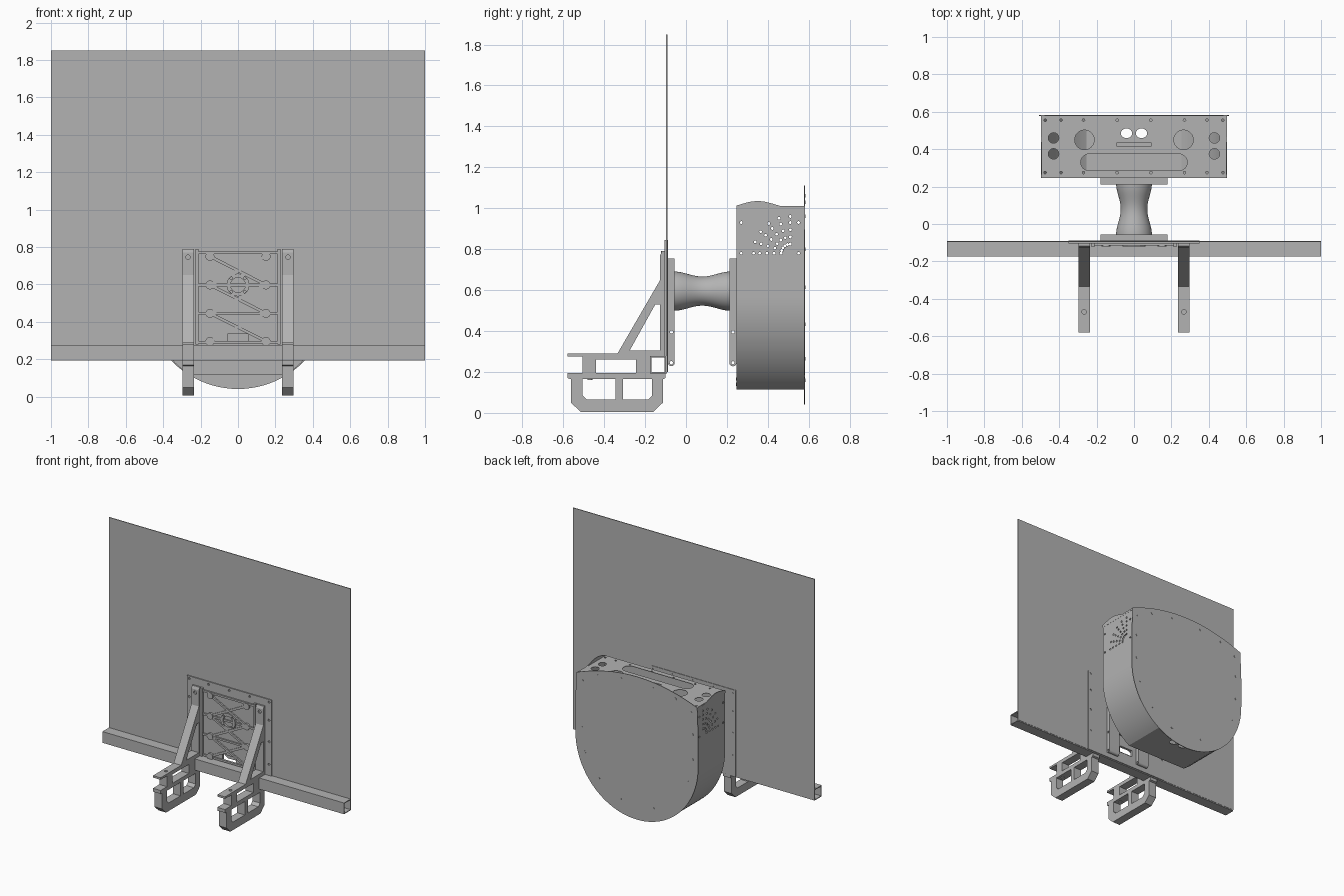
import bpy, bmesh, math
from mathutils import Vector

if "Cube" in bpy.data.objects:
    bpy.data.objects.remove(bpy.data.objects["Cube"])

grey = bpy.data.materials.new("plain_grey")
grey.use_nodes = True
grey.diffuse_color = (0.45, 0.45, 0.45, 1)
grey.node_tree.nodes["Principled BSDF"].inputs["Base Color"].default_value = grey.diffuse_color

PLACE = {"x": lambda u, v, t: (t, u, v),
         "y": lambda u, v, t: (u, t, v),
         "z": lambda u, v, t: (u, v, t)}


def build(name, prisms):
    """One object made of prisms: (outline, axis, start, end)."""
    mesh = bpy.data.meshes.new(name)
    bm = bmesh.new()
    for outline, axis, a, b in prisms:
        put = PLACE[axis]
        lo = [bm.verts.new(put(u, v, a)) for u, v in outline]
        hi = [bm.verts.new(put(u, v, b)) for u, v in outline]
        bm.faces.new(lo)
        bm.faces.new(hi[::-1])
        for i in range(len(lo)):
            j = (i + 1) % len(lo)
            bm.faces.new((lo[j], lo[i], hi[i], hi[j]))
    bmesh.ops.recalc_face_normals(bm, faces=bm.faces)
    bm.to_mesh(mesh)
    bm.free()
    obj = bpy.data.objects.new(name, mesh)
    bpy.context.collection.objects.link(obj)
    mesh.materials.append(grey)
    return obj


def rect(u0, u1, v0, v1):
    return [(u0, v0), (u1, v0), (u1, v1), (u0, v1)]


def disc(u, v, r, n=16, rv=None):
    return [(u + r * math.cos(math.tau * i / n),
             v + (rv or r) * math.sin(math.tau * i / n)) for i in range(n)]


def slot(u, v, half, r):
    turn = [math.pi * i / 8 - math.pi / 2 for i in range(9)]
    right = [(u + half - r + r * math.cos(t), v + r * math.sin(t)) for t in turn]
    return right + [(2 * u - a, 2 * v - b) for a, b in right]


def bar(p, q, w):
    p, q = Vector(p), Vector(q)
    n = (q - p).orthogonal().normalized() * w / 2
    return [tuple(c) for c in (p + n, q + n, q - n, p - n)]


def apply(obj, mod):
    bpy.context.view_layer.objects.active = obj
    bpy.ops.object.modifier_apply(modifier=mod.name)


def cut(obj, prisms):
    cutter = build("cutter", prisms)
    cutter.hide_render = True
    mod = obj.modifiers.new("holes", "BOOLEAN")
    mod.operation, mod.solver, mod.object = "DIFFERENCE", "EXACT", cutter
    apply(obj, mod)
    bpy.data.objects.remove(cutter)


def smooth(obj):
    bpy.ops.object.select_all(action="DESELECT")
    obj.select_set(True)
    bpy.context.view_layer.objects.active = obj
    bpy.ops.object.shade_smooth_by_angle(angle=math.radians(30))


# Large sheet and mounting plate, sharing one window
window = [(rect(-.055, .055, .285, .335), "y", -.2, 0)]
panel = build("large_panel", [(rect(-1, 1, .2, 1.85), "y", -.097, -.091)])
cut(panel, window)
plate = build("mounting_plate", [(rect(-.35, .35, .2, .845), "y", -.105, -.087)])
rim = [(x, .825) for x in (-.33, -.17, 0, .17, .33)]
rim += [(s * .33, z) for s in (-1, 1) for z in (.69, .53, .36)]
cut(plate, window + [(disc(x, z, .008), "y", -.2, 0) for x, z in rim])

# Hollow square rail
rail = build("bottom_rail", [(rect(-.175, -.093, .193, .277), "x", -1, 1)])
cut(rail, [(rect(-.169, -.099, .199, .271), "x", -2, 2)])

# Truss ribs, bosses and hub on the mounting plate
rows = [.75, .597, .445, .295]
ribs = [(rect(s * .22 - .008, s * .22 + .008, .28, .79), "y", -.122, -.1) for s in (-1, 1)]
ribs += [(rect(-.22, .22, z - .007, z + .007), "y", -.116, -.1) for z in (.77, *rows[1:3], .29)]
for top, low in zip(rows, rows[1:]):
    for s in (-1, 1):
        ribs.append((bar((-s * .15, top), (s * .15, low), .016), "y", -.114 - s * .001, -.1))
ribs += [(disc(s * .15, z, .024), "y", -.119, -.1) for s in (-1, 1) for z in rows]
build("truss_ribs", ribs)
hub = build("truss_hub", [(disc(0, .597, .062, 12), "y", -.121, -.1)])
cut(hub, [(disc(0, .597, .04, 24), "y", -.2, -.107)]
    + [(disc(.05 * math.cos(a), .597 + .05 * math.sin(a), .007), "y", -.2, -.107)
       for a in (math.pi / 4 + i * math.pi / 2 for i in range(4))])

# Pair of side brackets: upright, braced strut, twin beams, lower loop
for side, s in (("left", 1), ("right", -1)):
    bracket = build(side + "_bracket", [(
        [(-.1, .79), (-.118, .79), (-.126, .77), (-.126, .65), (-.335, .29), (-.58, .29),
         (-.58, .17), (-.562, .165), (-.562, .05), (-.515, .005), (-.16, .005),
         (-.113, .05), (-.113, .165), (-.1, .17)], "x", s * .235, s * .298)])
    cut(bracket, [(o, "x", -1, 1) for o in (
        [(-.127, .305), (-.127, .53), (-.15, .53), (-.275, .305)],
        rect(-.6, -.505, .195, .275),
        rect(-.44, -.245, .195, .262),
        rect(-.175, -.09, .193, .277),
        [(-.345, .165), (-.505, .165), (-.505, .085), (-.485, .065), (-.345, .065)],
        [(-.308, .165), (-.308, .065), (-.185, .065), (-.165, .085), (-.165, .165)])]
        + [(disc(s * .267, -.47, .012), "z", .16, .4),
           (disc(s * .267, .745, .012), "y", -.2, -.115)])

# Flange frames with rounded legs at both ends of the arm
for name, a, b in (("panel_flange", -.088, -.055), ("housing_flange", .212, .247)):
    m, r = (a + b) / 2, (b - a) / 2
    foot = [(m + r * math.cos(t), .245 + r * math.sin(t))
            for t in (math.pi + math.pi * i / 8 for i in range(9))]
    side_shape = foot + [(b, .5), (a, .5)]
    flange = build(name, [(rect(-.18, .18, .42, .755), "y", a, b)])
    for s in (-1, 1):
        leg = build(name + "_leg", [(side_shape, "x", s * .09, s * .18)])
        cut(leg, [(disc(m, z, .008), "x", -1, 1) for z in (.395, .245)])
        smooth(leg)

# Waisted arm, turned about the y axis
N, STEPS = 40, 20
bm = bmesh.new()
rings = []
for k in range(STEPS + 1):
    t = k / STEPS
    r = .071 + .025 * (.5 + .5 * math.cos(math.tau * t))
    rings.append([bm.verts.new((x, -.06 + .28 * t, z)) for x, z in disc(0, .595, r, N)])
for low, high in zip(rings, rings[1:]):
    for i in range(N):
        bm.faces.new((low[i], low[(i + 1) % N], high[(i + 1) % N], high[i]))
arm = build("waisted_arm", [])
bmesh.ops.recalc_face_normals(bm, faces=bm.faces)
bm.to_mesh(arm.data)
bm.free()
smooth(arm)

# Hollow housing: straight sides, rounded below, flat bottom
end = math.acos((.565 - .115) / .524)
arc = [end + (math.pi / 2 - end) * i / 20 for i in range(21)]
half = [(.497 * math.sin(t), .565 - .524 * math.cos(t)) for t in arc] + [(.497, 1.01)]
housing = build("housing", [(half + [(-x, z) for x, z in half[::-1]], "y", .247, .577)])
shell = housing.modifiers.new("shell", "SOLIDIFY")
shell.thickness, shell.offset = .006, -1
apply(housing, shell)
holes = [(slot(0, .33, .285, .045), "z", .9, 1.2), (rect(-.09, .09, .415, .435), "z", .9, 1.2)]
for s in (-1, 1):
    holes.append((disc(s * .04, .485, .03, 20, .026), "z", 0, 1.2))
    holes.append((disc(s * .265, .45, .052, 32), "z", .9, 1.2))
    holes += [(disc(s * .43, y, .028, 24), "z", .9, 1.2) for y in (.375, .46)]
    holes += [(disc(s * x, y, .007, 10), "z", .9, 1.2)
              for x in (.09, .27, .39, .475) for y in (.275, .555)]
# Fan of vents through both side walls
for ray in range(6):
    a = math.radians(90 + 18 * ray)
    holes += [(disc(.51 + d * math.cos(a), .78 + d * math.sin(a), .007, 10), "x", -1, 1)
              for d in (.045, .08, .115, .15, .18)]
holes += [(disc(y, z, .007, 10), "x", -1, 1) for y in (.27, .55) for z in (.78, .93)]
cut(housing, holes)
smooth(housing)

# Wavy lips on the housing sides
wave = [(.247 + .33 * i / 24, 1.018 + .017 * math.sin(math.tau * i / 24 * .95 - .3))
        for i in range(25)]
for s in (-1, 1):
    smooth(build("side_lip", [(wave + [(.577, .995), (.247, .995)], "x", s * .492, s * .498)]))

# Rear cover with arched top and round bottom, plus its screws
low = [math.pi / 2 * i / 24 for i in range(25)]
edge = [(.508 * math.sin(t), .565 - .524 * math.cos(t)) for t in low]
edge += [(.508, .8), (.5, 1.01)]
edge += [(.5 - .05 * i, 1.11 - .1 * (1 - i / 10) ** 2) for i in range(1, 10)]
outline = edge + [(0, 1.11)] + [(-x, z) for x, z in edge[:0:-1]]
cover = build("rear_cover", [(outline, "y", .577, .582)])
smooth(cover)
spots = [(.46 * math.sin(t), .6 - .46 * math.cos(t)) for t in (.3, .75, 1.2, 1.6)]
spots += [(.46, .8), (.45, .96), (.32, 1.03), (.13, 1.06)]
build("cover_screws", [(disc(s * x, z, .009, 10), "y", .58, .584)
                       for s in (-1, 1) for x, z in spots])
build("front_screws", [(disc(s * x, z, .008, 10), "y", .244, .25)
                       for s in (-1, 1) for x, z in ((.14, .14), (.04, .165))])
